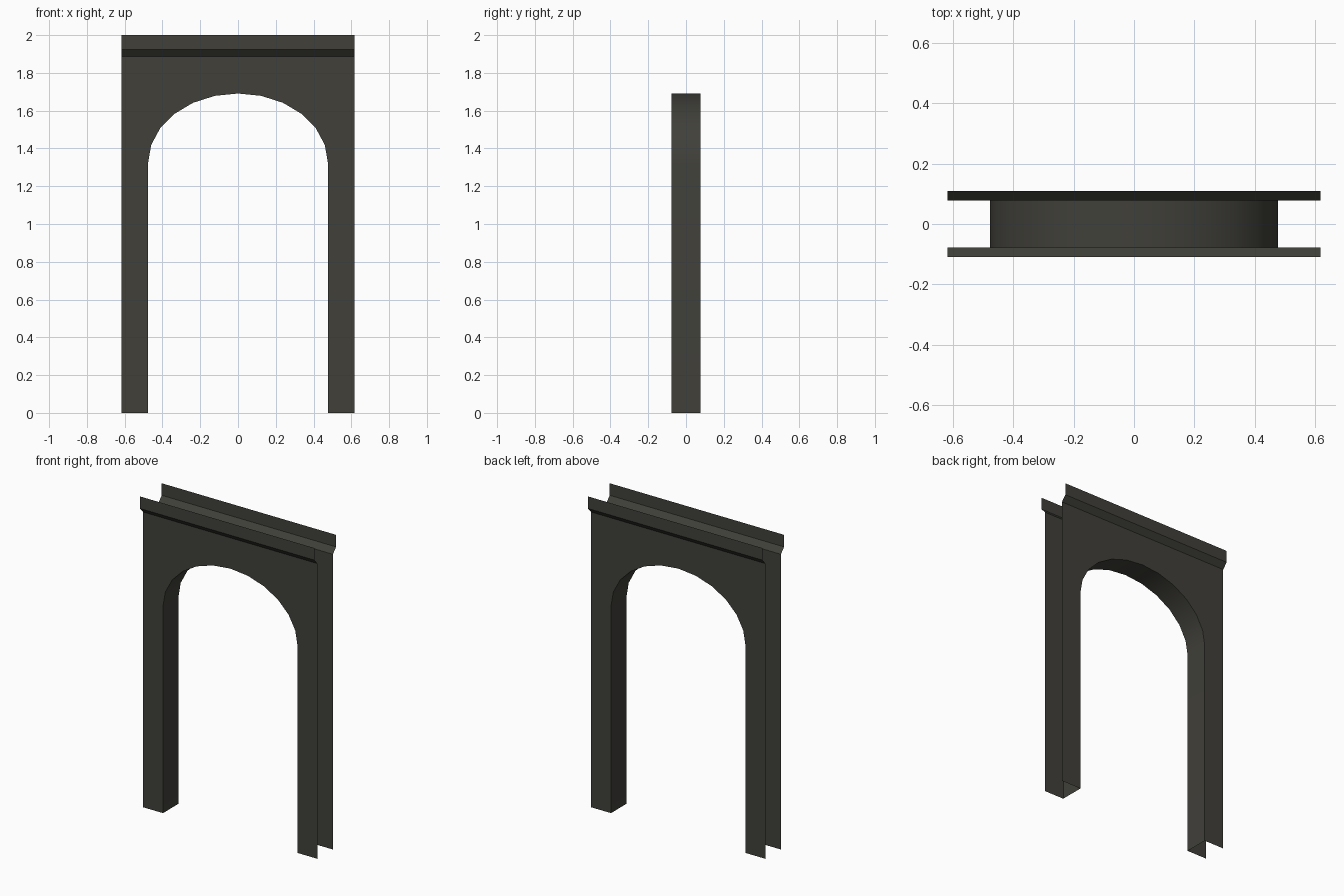
import bpy, bmesh, math

if "Cube" in bpy.data.objects:
    bpy.data.objects.remove(bpy.data.objects["Cube"])

W, D = 0.617, 0.078            # half width, half depth of the wall
LIP = 0.11                     # half depth of the cornice
A, SPRING, RISE = 0.476, 1.323, 0.368   # arch half width, spring height, rise
Z1, Z2, TOP = 1.888, 1.923, 2.0

stone = bpy.data.materials.new("dark stone")
stone.diffuse_color = (0.052, 0.051, 0.042, 1)
stone.use_nodes = True
stone.node_tree.nodes["Principled BSDF"].inputs["Base Color"].default_value = stone.diffuse_color

# Opening outline, left foot to right foot
arch = [(-A, 0)]
for i in range(13):
    t = math.pi * (1 - i / 12)
    arch.append((A * math.cos(t), SPRING + RISE * math.sin(t)))
arch.append((A, 0))


def make(name, faces, smooth=False):
    bm = bmesh.new()
    for f in faces:
        bm.faces.new([bm.verts.new(p) for p in f])
    bmesh.ops.remove_doubles(bm, verts=bm.verts, dist=1e-5)
    me = bpy.data.meshes.new(name)
    bm.to_mesh(me)
    bm.free()
    me.materials.append(stone)
    ob = bpy.data.objects.new(name, me)
    bpy.context.collection.objects.link(ob)
    if smooth:
        bpy.context.view_layer.objects.active = ob
        ob.select_set(True)
        bpy.ops.object.shade_smooth_by_angle(angle=math.radians(40))
        ob.select_set(False)
    return ob


for side, s in (("front", -1), ("back", 1)):
    def face(pts):
        # Keep normals pointing away from the wall centre
        return pts if s < 0 else pts[::-1]

    # Wall sheet: two legs and the spandrel strips above the arch
    faces = [face([(x0, s * D, 0), (x1, s * D, 0), (x1, s * D, SPRING),
                   (x1, s * D, Z1), (x0, s * D, Z1), (x0, s * D, SPRING)])
             for x0, x1 in ((-W, -A), (A, W))]
    for (xa, za), (xb, zb) in zip(arch[1:-2], arch[2:-1]):
        faces.append(face([(xa, s * D, za), (xb, s * D, zb),
                           (xb, s * D, Z1), (xa, s * D, Z1)]))
    make(side + "_wall", faces)

    # Cornice: sloped underside and upright lip
    prof = [(D, Z1), (LIP, Z2), (LIP, TOP)]
    make(side + "_cornice",
         [face([(-W, s * ya, za), (W, s * ya, za), (W, s * yb, zb), (-W, s * yb, zb)])
          for (ya, za), (yb, zb) in zip(prof, prof[1:])])

# Inner lining of the opening
make("arch_lining",
     [[(xa, -D, za), (xa, D, za), (xb, D, zb), (xb, -D, zb)]
      for (xa, za), (xb, zb) in zip(arch, arch[1:])], smooth=True)
